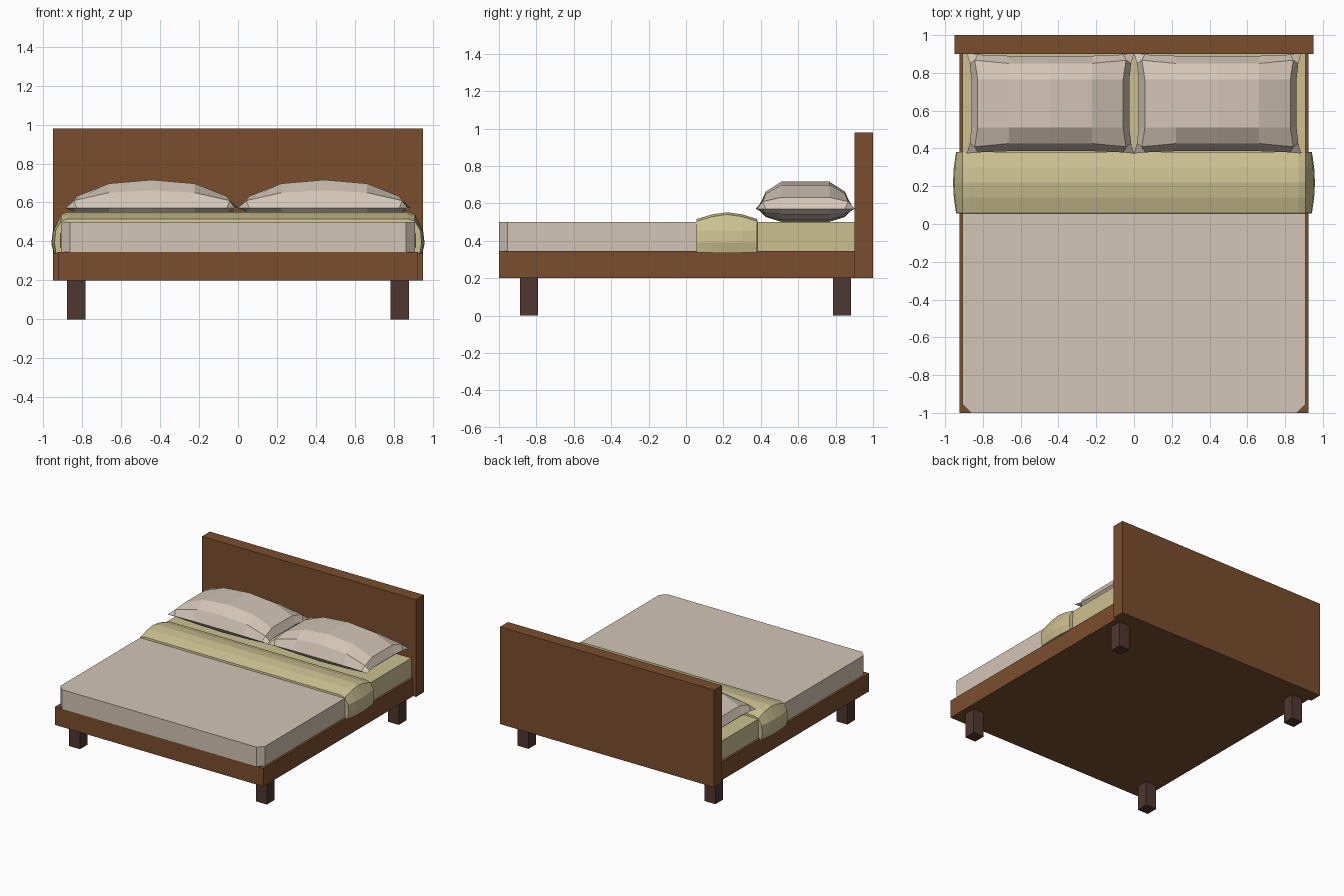
import bpy, bmesh

if "Cube" in bpy.data.objects:
    bpy.data.objects.remove(bpy.data.objects["Cube"])


def material(name, rgb):
    m = bpy.data.materials.new(name)
    m.diffuse_color = (*rgb, 1)
    m.use_nodes = True
    m.node_tree.nodes["Principled BSDF"].inputs["Base Color"].default_value = m.diffuse_color
    return m


WOOD = material("brown wood", (0.195, 0.076, 0.027))
DARK = material("dark leg wood", (0.078, 0.038, 0.030))
BEIGE = material("beige linen", (0.65, 0.56, 0.465))
YELLOW = material("yellow sheet", (0.60, 0.53, 0.285))


def make(name, verts, faces, mat):
    me = bpy.data.meshes.new(name)
    me.from_pydata(verts, [], faces)
    bm = bmesh.new()
    bm.from_mesh(me)
    bmesh.ops.remove_doubles(bm, verts=bm.verts, dist=1e-5)
    bmesh.ops.recalc_face_normals(bm, faces=bm.faces)
    bm.to_mesh(me)
    bm.free()
    me.materials.append(mat)
    ob = bpy.data.objects.new(name, me)
    bpy.context.collection.objects.link(ob)
    return ob


def prism(name, outline, z0, z1, mat):
    """Extrude an xy outline from z0 to z1."""
    n = len(outline)
    verts = [(x, y, z) for z in (z0, z1) for x, y in outline]
    faces = [tuple(range(n)), tuple(range(n, 2 * n))]
    faces += [(i, (i + 1) % n, n + (i + 1) % n, n + i) for i in range(n)]
    return make(name, verts, faces, mat)


def box(name, x0, x1, y0, y1, z0, z1, mat):
    return prism(name, [(x0, y0), (x1, y0), (x1, y1), (x0, y1)], z0, z1, mat)


def grid_faces(rows, cols, start=0):
    return [(start + r * cols + c, start + r * cols + c + 1,
             start + (r + 1) * cols + c + 1, start + (r + 1) * cols + c)
            for r in range(rows - 1) for c in range(cols - 1)]


# Wooden frame, headboard and legs
box("frame", -0.925, 0.925, -1.0, 0.90, 0.20, 0.345, WOOD)
box("headboard", -0.95, 0.95, 0.90, 1.0, 0.20, 0.98, WOOD)
for sx, side in ((-1, "left"), (1, "right")):
    for y, end in ((-0.84, "front"), (0.833, "back")):
        box(f"{end}_{side}_leg", sx * 0.83 - 0.048, sx * 0.83 + 0.048,
            y - 0.048, y + 0.048, 0, 0.20, DARK)

# Blanket-covered mattress with cut front corners, and the bare sheet end
X, C = 0.908, 0.045
prism("blanket", [(-X, 0.22), (-X, -1 + C), (-X + C, -1), (X - C, -1),
                  (X, -1 + C), (X, 0.22)], 0.345, 0.50, BEIGE)
box("sheet", -X, X, 0.22, 0.90, 0.345, 0.50, YELLOW)

# Folded sheet band: lofted along y, with (y, top height, side bulge)
stations = [(0.055, 0.501, 0.002), (0.057, 0.516, 0.034), (0.14, 0.541, 0.046),
            (0.22, 0.552, 0.050), (0.30, 0.541, 0.046), (0.380, 0.516, 0.034),
            (0.382, 0.501, 0.002)]
verts = []
for y, top, o in stations:
    half = [(0.900, 0.345), (X + o * 0.75, 0.345 - o * 0.2), (X + o, 0.39),
            (X + o * 0.85, 0.455), (X, top - 0.012), (0.87, top)]
    verts += [(-x, y, z) for x, z in half] + [(x, y, z) for x, z in half[::-1]]
make("sheet_fold", verts, grid_faces(len(stations), 12), YELLOW)

# Pillows: two cushioned grids sharing a pinched seam
xs = [(-0.4425, 0), (-0.385, 0.42), (-0.22, 0.87), (0, 1),
      (0.22, 0.87), (0.385, 0.42), (0.4425, 0)]
ys = [(-0.265, 0), (-0.212, 0.63), (-0.128, 1), (0.128, 1), (0.212, 0.63), (0.265, 0)]


def pillow(name, cx):
    verts = []
    for amp in (0.145, -0.07):
        for y, fy in ys:
            for x, fx in xs:
                px, py = x, y
                if fy == 0 and fx > 0:          # seam bows inward between corners
                    py *= 1 - 0.055 * fx
                if fx == 0 and fy > 0:
                    px *= 1 - 0.055 * fy
                if fx == 0.42 and fy == 0.63:   # pull toward the corner
                    px, py = px * 1.04, py * 1.08
                verts.append((cx + px, 0.638 + py, 0.571 + amp * fx * fy))
    n = len(xs) * len(ys)
    make(name, verts, grid_faces(len(ys), len(xs))
         + grid_faces(len(ys), len(xs), n), BEIGE)


pillow("left_pillow", -0.4425)
pillow("right_pillow", 0.4425)
